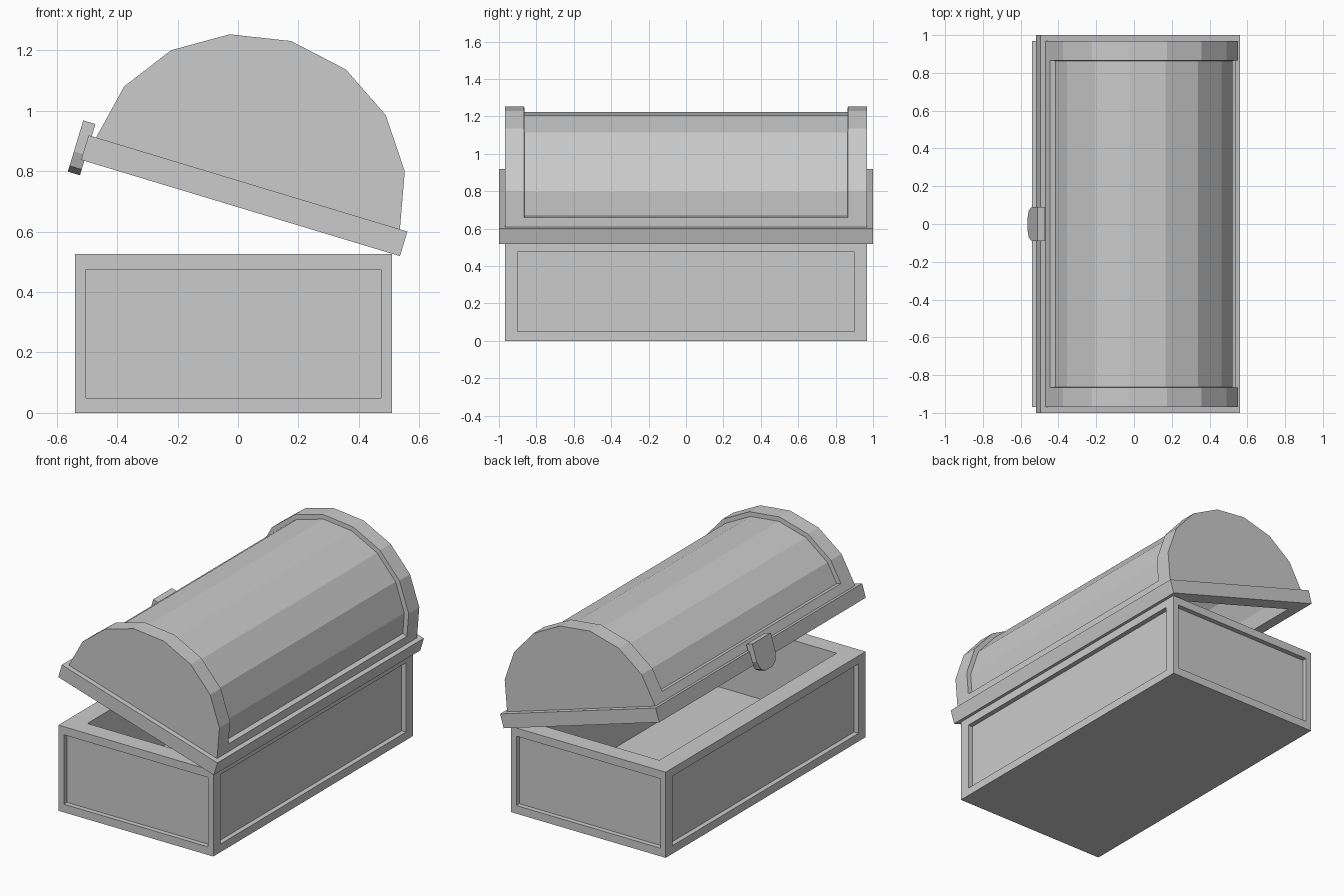
import bpy, bmesh, math
from mathutils import Vector

if "Cube" in bpy.data.objects:
    bpy.data.objects.remove(bpy.data.objects["Cube"], do_unlink=True)

grey = bpy.data.materials.new("plain grey")
grey.use_nodes = True
grey.diffuse_color = (0.6, 0.6, 0.6, 1)
grey.node_tree.nodes["Principled BSDF"].inputs["Base Color"].default_value = (0.6, 0.6, 0.6, 1)

LID_PLACE = (0.0085, 0, 0.678)
LID_TILT = math.radians(16.8)
RIM_TOP = 0.085


def finish(bm, name, on_lid=False):
    """Turn a bmesh into a named object, tilted if it belongs to the lid."""
    bmesh.ops.recalc_face_normals(bm, faces=bm.faces)
    mesh = bpy.data.meshes.new(name)
    bm.to_mesh(mesh)
    bm.free()
    mesh.materials.append(grey)
    ob = bpy.data.objects.new(name, mesh)
    bpy.context.collection.objects.link(ob)
    if on_lid:
        ob.location = LID_PLACE
        ob.rotation_euler = (0, LID_TILT, 0)
    return ob


def prism(profile, start, end, axis="y"):
    """Extrude a closed profile along y (points x, z) or along x (points y, z)."""
    bm = bmesh.new()
    place = (lambda p, t: (p[0], t, p[1])) if axis == "y" else (lambda p, t: (t, p[0], p[1]))
    base = bm.faces.new([bm.verts.new(place(p, start)) for p in profile])
    new = bmesh.ops.extrude_face_region(bm, geom=[base], use_keep_orig=True)["geom"]
    shift = Vector(place((0, 0), end - start))
    bmesh.ops.translate(bm, vec=shift, verts=[g for g in new if isinstance(g, bmesh.types.BMVert)])
    bmesh.ops.recalc_face_normals(bm, faces=bm.faces)
    return bm


def rectangle(x0, x1, z0, z1):
    return [(x0, z0), (x1, z0), (x1, z1), (x0, z1)]


def half_ellipse(a, b, segments=8):
    angles = [math.pi * i / segments for i in range(segments + 1)]
    return [(a * math.cos(t), RIM_TOP + b * math.sin(t)) for t in angles]


def sink(bm, face, scale, depth):
    """Inset a face by scaling it about its centre, then push it straight in."""
    centre, normal = face.calc_center_median(), face.normal.copy()
    corners = [v.co.copy() for v in face.verts]
    targets = [centre + Vector([d * s for d, s in zip(c - centre, scale)]) for c in corners]
    for offset in (0, depth):
        bmesh.ops.inset_individual(bm, faces=[face], thickness=0.005)
        for v in face.verts:
            goal = min(targets, key=lambda p: (p - v.co).length)
            v.co = goal - normal * offset


# Open box with a sunken panel on each side
bm = prism(rectangle(-0.54, 0.51, 0, 0.525), -0.968, 0.968)
for face in list(bm.faces):
    if face.normal.z > 0.5:
        sink(bm, face, (0.772, 0.887, 1), 0.42)
    elif abs(face.normal.z) < 0.5:
        sink(bm, face, (0.93, 0.93, 0.81), 0.03)
finish(bm, "chest_base")

# Lid rim
rim = finish(prism(rectangle(-0.551, 0.551, 0, RIM_TOP), -1, 1), "lid_rim", True)

# Faceted dome with a sunken middle that leaves a border all round
bm = prism(half_ellipse(0.525, 0.492), -0.968, 0.968)
LOW, END = 0.135, 0.865
for co, no in (((0, END, 0), (0, 1, 0)), ((0, -END, 0), (0, 1, 0)), ((0, 0, LOW), (0, 0, 1))):
    bmesh.ops.bisect_plane(bm, geom=bm.verts[:] + bm.edges[:] + bm.faces[:],
                           plane_co=co, plane_no=no)
panel = []
for f in bm.faces:
    c = f.calc_center_median()
    if abs(c.y) < END and c.z > LOW and abs(f.normal.y) < 0.5:
        panel.append(f)
bmesh.ops.inset_region(bm, faces=panel, thickness=0.001, use_even_offset=True)
for v in {v for f in panel for v in f.verts}:
    v.co.x *= 0.944
    if v.co.z > LOW + 0.02:
        v.co.z = RIM_TOP + (v.co.z - RIM_TOP) * 0.944
dome = finish(bm, "lid_dome", True)

# Hollow out the underside of the lid
inner = [(0.45, -0.05)] + half_ellipse(0.45, 0.41) + [(-0.45, -0.05)]
cutter = finish(prism(inner, -0.9, 0.9), "lid_hollow_cutter", True)
cutter.hide_render = True
bpy.context.view_layer.update()
for ob in (rim, dome):
    mod = ob.modifiers.new("hollow", "BOOLEAN")
    mod.operation, mod.solver, mod.object = "DIFFERENCE", "EXACT", cutter
    bpy.context.view_layer.objects.active = ob
    bpy.ops.object.modifier_apply(modifier=mod.name)
bpy.data.objects.remove(cutter, do_unlink=True)

# Latch plate with a tapered lower end
half = [(0.09, 0.127), (0.09, 0.02), (0.07, -0.03), (0.035, -0.05)]
outline = half + [(-y, z) for y, z in reversed(half)]
finish(prism(outline, -0.582, -0.54, "x"), "latch", True)
